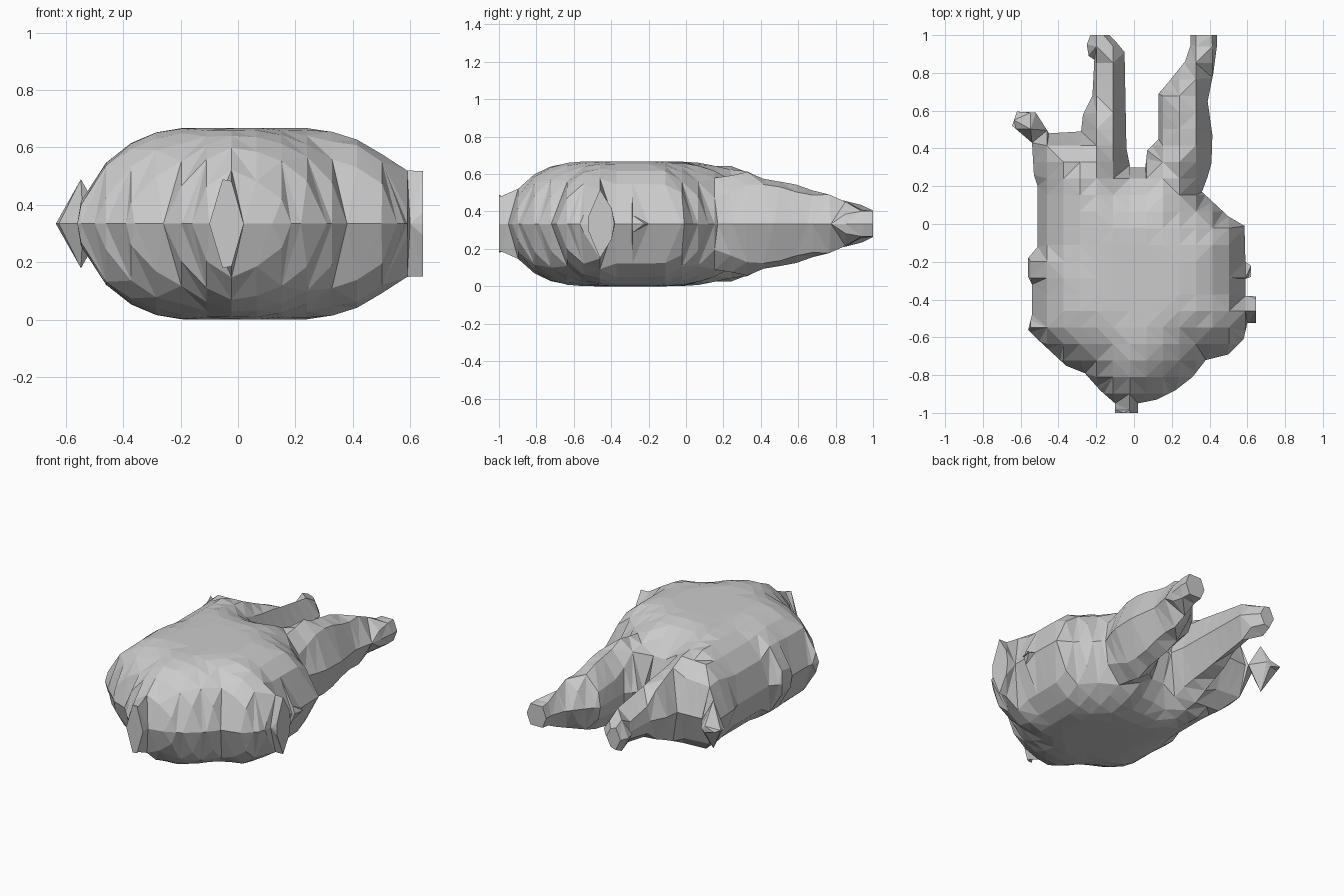
import bpy, bmesh, math
from mathutils import Vector
from mathutils.geometry import tessellate_polygon

if "Cube" in bpy.data.objects:
    bpy.data.objects.remove(bpy.data.objects["Cube"])

MID = 0.334          # height of the seam, also the greatest half thickness
STEP = 0.0875        # facet grid spacing
GX, GY = -0.11, -0.46  # grid origin

# Plan outline; limb ends run past the clip planes so they are cut off blunt
OUTLINE = [
    (-0.10, -1.08), (0.02, -1.08), (0.02, -0.95), (0.12, -0.93), (0.22, -0.88),
    (0.31, -0.81), (0.38, -0.72), (0.50, -0.69), (0.58, -0.61), (0.60, -0.525),
    (0.75, -0.525), (0.75, -0.39), (0.59, -0.38), (0.59, -0.29), (0.62, -0.28),
    (0.62, -0.22), (0.59, -0.20), (0.585, -0.01), (0.50, 0.04), (0.36, 0.17),
    (0.39, 0.25), (0.41, 0.32), (0.415, 0.47), (0.39, 0.65), (0.42, 0.80),
    (0.44, 0.95), (0.44, 1.20), (0.30, 1.20), (0.30, 0.95), (0.27, 0.86),
    (0.19, 0.76), (0.13, 0.69), (0.13, 0.45), (0.07, 0.39), (0.06, 0.30),
    (-0.02, 0.30), (-0.04, 0.40), (-0.05, 0.91), (-0.10, 0.97), (-0.16, 1.03),
    (-0.22, 1.03), (-0.25, 0.95), (-0.24, 0.89), (-0.21, 0.87), (-0.22, 0.68),
    (-0.27, 0.58), (-0.28, 0.49), (-0.45, 0.48), (-0.52, 0.59), (-0.62, 0.595),
    (-0.645, 0.52), (-0.54, 0.43), (-0.53, 0.26), (-0.51, 0.20), (-0.51, -0.12),
    (-0.56, -0.18), (-0.56, -0.28), (-0.54, -0.32), (-0.54, -0.48),
    (-0.56, -0.56), (-0.50, -0.62), (-0.36, -0.75), (-0.26, -0.79),
    (-0.18, -0.88), (-0.10, -0.95),
]


def edge_distance(p):
    """Distance from a plan point to the outline."""
    best = 9.0
    for i, a in enumerate(OUTLINE):
        a, b = Vector(a), Vector(OUTLINE[(i + 1) % len(OUTLINE)])
        t = max(0, min(1, (p - a).dot(b - a) / (b - a).length_squared))
        best = min(best, (a + (b - a) * t - p).length)
    return best


def half_thickness(p):
    """Pillow profile, thinning towards the limb tips."""
    d = edge_distance(p)
    if d < 0.0005:
        return 0.0
    t = min(1, d / 0.38)
    h = MID * (1 - (1 - t) ** 2.2) ** 0.55
    return h * (1 - 0.43 * max(0, min(1, (p.y - 0.45) / 0.55)))


def cut(bm, co, no, clear=False):
    bmesh.ops.bisect_plane(bm, geom=bm.verts[:] + bm.edges[:] + bm.faces[:],
                           dist=1e-5, plane_co=co, plane_no=no, clear_outer=clear)


def on_grid(e):
    """True when an edge lies along one of the grid lines."""
    a, b = (v.co for v in e.verts)
    for axis, origin in ((0, GX), (1, GY)):
        k = (a[axis] - origin) / STEP
        if abs(a[axis] - b[axis]) < 1e-4 and abs(k - round(k)) < 2e-3:
            return True
    return False


# Flat plan sheet, clipped and cut into the facet grid
bm = bmesh.new()
ring = [bm.verts.new((x, y, 0)) for x, y in OUTLINE]
for tri in tessellate_polygon([[Vector((x, y, 0)) for x, y in OUTLINE]]):
    bm.faces.new([ring[i] for i in tri])
bmesh.ops.recalc_face_normals(bm, faces=bm.faces[:])
for co, no in (((0, 1, 0), (0, 1, 0)), ((0, -1, 0), (0, -1, 0)),
               ((0.645, 0, 0), (1, 0, 0))):
    cut(bm, co, no, True)
for k in range(-24, 25):
    cut(bm, (GX + k * STEP, 0, 0), (1, 0, 0))
    cut(bm, (0, GY + k * STEP, 0), (0, 1, 0))

# Merge the leftovers inside each grid cell, then split cells into triangles
bmesh.ops.dissolve_edges(bm, edges=[e for e in bm.edges if len(e.link_faces) == 2
                                    and not on_grid(e)], use_verts=False)
bmesh.ops.dissolve_verts(bm, verts=[v for v in bm.verts if len(v.link_edges) == 2
                                    and not v.is_boundary])
bm.normal_update()
bmesh.ops.triangulate(bm, faces=bm.faces[:], quad_method='SHORT_EDGE')

# Inflate the upper half, then mirror it and weld at the seam
for v in bm.verts:
    v.co.z = half_thickness(v.co.xy)
lower = bmesh.ops.duplicate(bm, geom=bm.verts[:] + bm.edges[:] + bm.faces[:])["geom"]
for g in lower:
    if isinstance(g, bmesh.types.BMVert):
        g.co.z *= -1
bmesh.ops.remove_doubles(bm, verts=bm.verts[:], dist=0.0005)

# Close the blunt limb ends
bmesh.ops.holes_fill(bm, edges=[e for e in bm.edges if e.is_boundary], sides=0)
bmesh.ops.recalc_face_normals(bm, faces=bm.faces[:])
bmesh.ops.translate(bm, verts=bm.verts[:], vec=(0, 0, MID))

mesh = bpy.data.meshes.new("pillow_body")
bm.to_mesh(mesh)
bm.free()
grey = bpy.data.materials.new("plain grey")
grey.diffuse_color = (0.6, 0.6, 0.6, 1)
grey.use_nodes = True
grey.node_tree.nodes["Principled BSDF"].inputs["Base Color"].default_value = grey.diffuse_color
mesh.materials.append(grey)
body = bpy.data.objects.new("pillow_body", mesh)
bpy.context.collection.objects.link(body)
